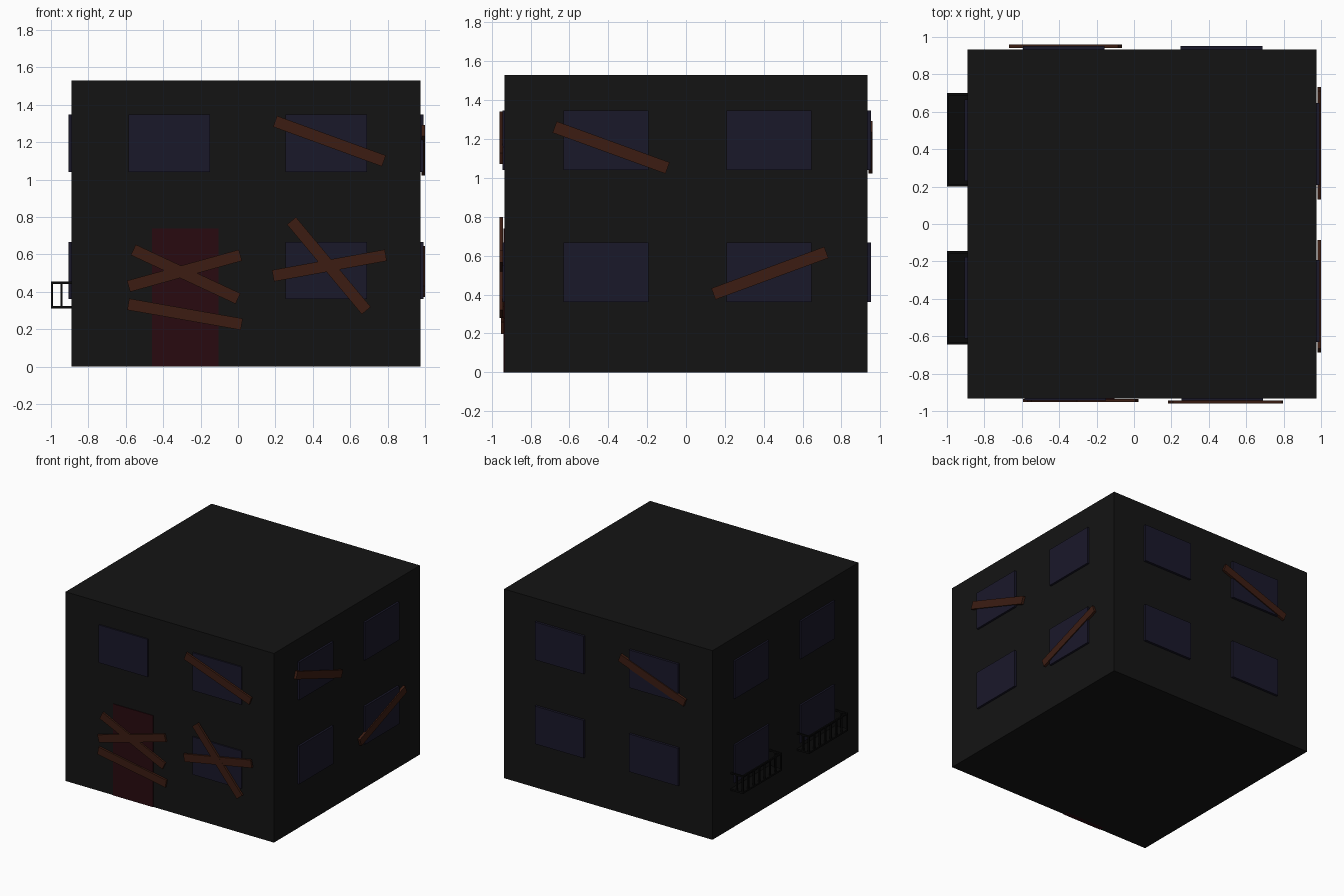
import bpy
import math
from mathutils import Vector, Matrix

if "Cube" in bpy.data.objects:
    bpy.data.objects.remove(bpy.data.objects["Cube"])


def material(name, rgb):
    m = bpy.data.materials.new(name)
    m.diffuse_color = (*rgb, 1)
    m.use_nodes = True
    m.node_tree.nodes["Principled BSDF"].inputs["Base Color"].default_value = m.diffuse_color
    return m


WALL = material("dark_wall", (0.007, 0.007, 0.007))
GLASS = material("dark_glass", (0.010, 0.009, 0.023))
WOOD = material("old_wood", (0.045, 0.012, 0.006))
RED = material("door_red", (0.022, 0.003, 0.005))
IRON = material("black_iron", (0.003, 0.003, 0.003))


def box(name, lo, hi, mat):
    """Axis-aligned box between two corners."""
    lo, hi = Vector(lo), Vector(hi)
    bpy.ops.mesh.primitive_cube_add(size=1, location=(lo + hi) / 2)
    ob = bpy.context.object
    ob.name = name
    ob.scale = hi - lo
    ob.data.materials.append(mat)
    return ob


def on_face(name, side, a, b, height, d0, d1, mat):
    """Plank from a to b (along wall, z), lying between depths d0 and d1."""
    a, b = Vector(a), Vector(b)
    c, run = (a + b) / 2, b - a
    angle, mid = math.atan2(run.y, run.x), (d0 + d1) / 2
    if side in ("front", "back"):
        loc, axis, turn = (c.x, mid, c.y), "Y", -angle
        size = (run.length, abs(d1 - d0), height)
    else:
        loc, axis, turn = (mid, c.x, c.y), "X", angle
        size = (abs(d1 - d0), run.length, height)
    bpy.ops.mesh.primitive_cube_add(size=1, location=loc)
    ob = bpy.context.object
    ob.name = name
    ob.scale = size
    ob.rotation_euler = Matrix.Rotation(turn, 3, axis).to_euler()
    ob.data.materials.append(mat)


# Main block
X0, X1, Y = -0.89, 0.975, 0.933
box("building_block", (X0, -Y, 0), (X1, Y, 1.53), WALL)

# Door
box("front_door", (-0.46, -0.938, 0), (-0.105, -0.9, 0.74), RED)

# Windows: two columns and two floors on each wall, the door takes one slot
W = 0.437
walls = {
    "front": ((-0.368, 0.472), -0.92, -0.944),
    "back": ((-0.375, 0.468), 0.92, 0.952),
    "right": ((-0.412, 0.428), 0.96, 0.992),
    "left": ((-0.395, 0.448), -0.88, -0.905),
}
for side, (columns, d0, d1) in walls.items():
    for i, u in enumerate(columns):
        for floor, z in (("lower", 0.515), ("upper", 1.195)):
            if side == "front" and floor == "lower" and i == 0:
                continue
            on_face(f"{side}_{floor}_window_{i + 1}", side,
                    (u - W / 2, z), (u + W / 2, z), 0.306, d0, d1, GLASS)

# Nailed boards
boards = [
    ("front", (-0.56, 0.625), (0.0, 0.364), -0.936, -0.951),
    ("front", (-0.585, 0.430), (0.013, 0.596), -0.936, -0.952),
    ("front", (-0.587, 0.334), (0.02, 0.227), -0.936, -0.952),
    ("front", (0.286, 0.780), (0.686, 0.300), -0.943, -0.961),
    ("front", (0.187, 0.486), (0.79, 0.596), -0.943, -0.960),
    ("front", (0.198, 1.312), (0.78, 1.100), -0.943, -0.960),
    ("right", (-0.676, 1.262), (-0.095, 1.051), 0.98, 1.0),
    ("right", (0.141, 0.403), (0.722, 0.617), 0.98, 1.0),
    ("back", (-0.657, 1.053), (-0.075, 1.265), 0.94, 0.96),
]
for i, (side, a, b, d0, d1) in enumerate(boards):
    on_face(f"{side}_board_{i + 1}", side, a, b, 0.062, d0, d1, WOOD)

# Balconies under the lower left-side windows
T, LOW, TOP, OUT = 0.012, 0.31, 0.455, -1.0
for n, y0 in enumerate((-0.645, 0.2)):
    y1, tag = y0 + 0.5, f"balcony_{n + 1}"
    box(f"{tag}_floor", (OUT, y0, LOW), (X0, y1, LOW + 0.014), IRON)
    box(f"{tag}_front_rail", (OUT, y0, TOP - T), (OUT + T, y1, TOP), IRON)
    for k, y in enumerate((y0, y1 - T)):
        box(f"{tag}_side_rail_{k}", (OUT, y, TOP - T), (X0, y + T, TOP), IRON)
        box(f"{tag}_side_bar_{k}", (-0.949, y, LOW), (-0.949 + T, y + T, TOP), IRON)
    for k in range(8):
        y = y0 + k * (0.5 - T) / 7
        box(f"{tag}_bar_{k}", (OUT, y, LOW), (OUT + T, y + T, TOP), IRON)
